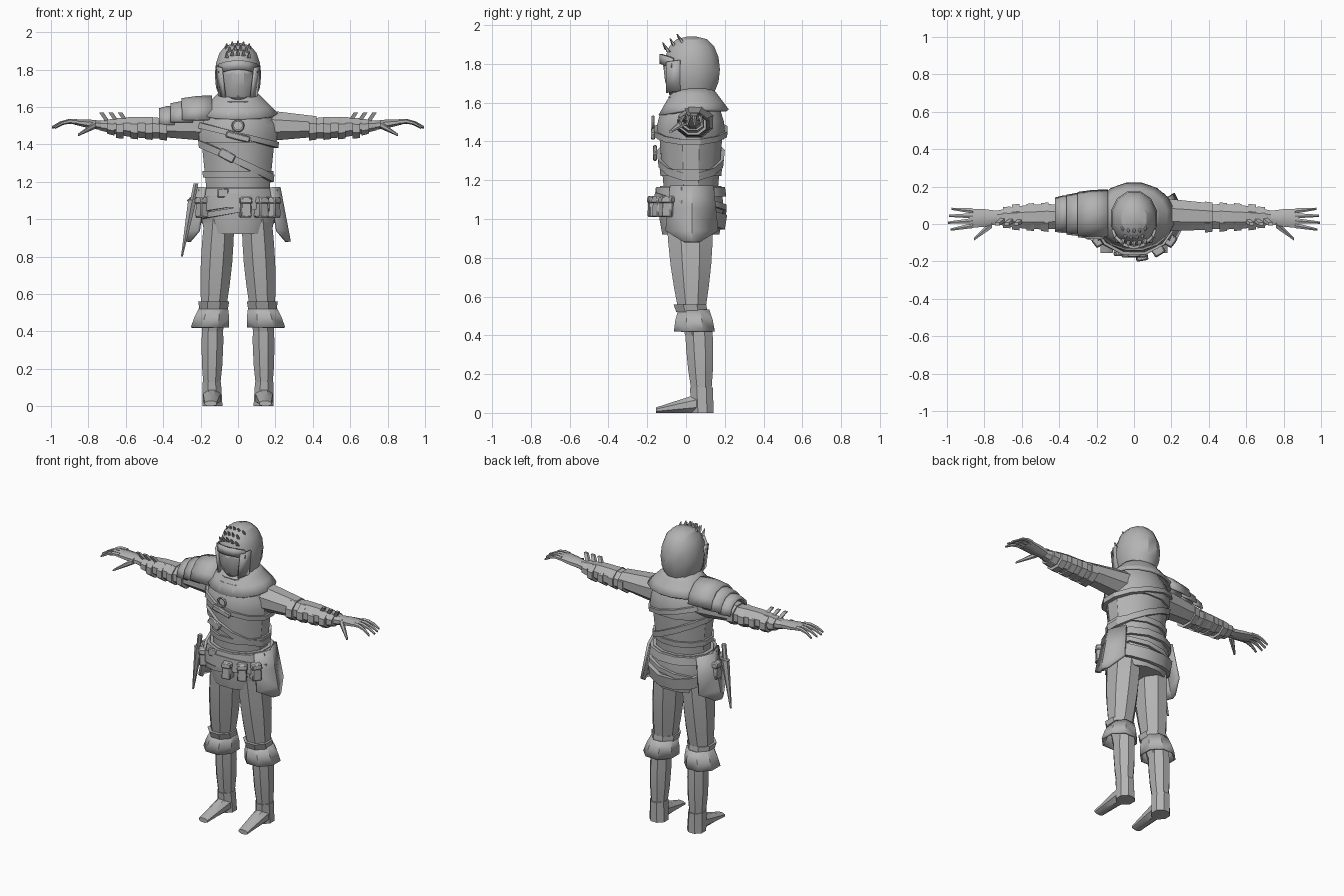
import bpy, bmesh
from math import sin, cos, pi, radians

if "Cube" in bpy.data.objects:
    bpy.data.objects.remove(bpy.data.objects["Cube"])

grey = bpy.data.materials.new("plain_grey")
grey.use_nodes = True
grey.diffuse_color = (.45, .45, .45, 1)
grey.node_tree.nodes["Principled BSDF"].inputs["Base Color"].default_value = grey.diffuse_color
parts = []
WAIST, CENTRE_Y, DEPTH = 1.17, .025, .83


def lerp(pair, t):
    return pair[0] + (pair[1] - pair[0]) * t


def skin(name, rings, closed=True, caps=True, thick=0, both=False):
    """Bridge equal rings of points into one part, optionally mirrored to both sides."""
    n, last = len(rings[0]), len(rings) - 1
    faces = [(r * n + i, r * n + (i + 1) % n, (r + 1) * n + (i + 1) % n, (r + 1) * n + i)
             for r in range(last) for i in range(n if closed else n - 1)]
    if caps and closed:
        faces += [tuple(range(n)), tuple(range(last * n, last * n + n))]
    mesh = bpy.data.meshes.new(name)
    mesh.from_pydata([p for ring in rings for p in ring], [], faces)
    bm = bmesh.new()
    bm.from_mesh(mesh)
    bmesh.ops.recalc_face_normals(bm, faces=bm.faces)
    bm.to_mesh(mesh)
    bm.free()
    mesh.materials.append(grey)
    part = bpy.data.objects.new(name, mesh)
    bpy.context.collection.objects.link(part)
    if thick:
        solid = part.modifiers.new("thickness", "SOLIDIFY")
        solid.thickness, solid.offset = thick, 0
    if both:
        part.modifiers.new("other_side", "MIRROR").use_mirror_merge = False
    parts.append(part)
    return part


def oval(centre, wide, deep, axis="z", sides=8, half=False):
    """Cross-section at right angles to an axis; its flats touch the given radii."""
    x, y, z = centre
    points = []
    for i in range(sides):
        a = pi * i / (sides - 1) if half else (i + .5) * 2 * pi / sides
        k = 1 if half else 1 / cos(pi / sides)
        u, v = wide * k * cos(a), deep * k * sin(a)
        points.append({"x": (x, y + u, z + v), "y": (x + u, y, z + v), "z": (x + u, y + v, z)}[axis])
    return points


def limb(name, start, end, wide, deep, axis="z", sides=8, steps=1, bulge=0, sag=0,
         half=False, caps=True, thick=0, both=False):
    rings = []
    for step in range(steps + 1):
        t = step / steps
        x, y, z = [lerp(pair, t) for pair in zip(start, end)]
        swell = bulge * sin(pi * t)
        rings.append(oval((x, y, z + sag * sin(pi * t)), lerp(wide, t) + swell,
                          lerp(deep, t) + swell, axis, sides, half))
    return skin(name, rings, not half, caps, thick, both)


def body(z):
    """Half width of the trunk at a height: flared skirt, broad chest, sloping shoulders."""
    if z < WAIST:
        return .2 - (z - 1.07) ** 2
    return min(.2, .17 + (z - WAIST) / 10) * cos(5 * max(0, z - 1.45))


def trunk(name, low, high, steps, grow=0):
    heights = [lerp((low, high), i / steps) for i in range(steps + 1)]
    skin(name, [oval((0, CENTRE_Y, z), body(z) + grow, (body(z) + grow) * DEPTH, sides=12)
                for z in heights])


def band(name, height, tilt_x=0, tilt_y=0, width=.04, proud=.018, sides=12):
    """Strap that hugs the trunk along a tilted plane."""
    rings = []
    for i in range(sides + 1):
        a = (i + .5) * 2 * pi / sides
        k = 1 / cos(pi / sides)
        x, y = body(height) * k * cos(a), body(height) * k * sin(a) * DEPTH + CENTRE_Y
        middle = height + tilt_x * x + tilt_y * y
        ring = []
        for edge, off in ((-1, 0), (-1, proud), (1, proud), (1, 0)):
            z = middle + edge * width / 2
            ring.append((x + (body(z) - body(height) + off) * k * cos(a),
                         y + (body(z) - body(height) + off) * k * sin(a), z))
        rings.append(ring)
    skin(name, rings, caps=False)


def box(name, location, size, rotation=(0, 0, 0), taper=1):
    x, y, z = [side / 2 for side in size]
    part = skin(name, [[(-x * k, -y * k, h), (x * k, -y * k, h), (x * k, y * k, h), (-x * k, y * k, h)]
                       for k, h in ((1, -z), (taper, z))])
    part.location, part.rotation_euler = location, rotation
    part.modifiers.new("bevel", "BEVEL").width = .006


# Trunk clothing and straps
trunk("skirt", .92, WAIST - .001, 3)
trunk("torso", WAIST, 1.62, 6)
trunk("upper_vest", 1.41, 1.6, 4, grow=.012)
band("waist_band", 1.24, width=.035, proud=.012)
band("waist_belt", 1.14, width=.05)
band("chest_strap", 1.31, tilt_x=-.5)
band("shoulder_strap", 1.45, tilt_x=-.27, width=.03, proud=.025)
band("slung_belt", 1.05, tilt_x=.18, width=.03)
band("hip_sash", 1.05, tilt_y=-.35, width=.075, proud=.024)
box("chest_buckle", (-.06, -.16, 1.34), (.09, .02, .05), (0, .5, 0))
box("shoulder_buckle", (0, -.17, 1.44), (.13, .02, .035), (0, .25, 0))
box("belt_buckle", (-.08, -.15, 1.14), (.06, .015, .05))

# Mantle that dips in front, scarf, neck and collar ring
mantle = []
for row in range(4):
    ring = oval((0, .04, 1.68 - .04 * row), .09 + .04 * row, .085 + .03 * row, sides=16)
    mantle.append([(x, y, z + .2 * min(0, y) * row / 3) for x, y, z in ring])
skin("mantle", mantle, caps=False, thick=.015)
limb("neck", (0, .04, 1.55), (0, .04, 1.68), (.09, .085), (.09, .09), sides=10)
limb("scarf", (0, .035, 1.6), (0, .045, 1.66), (.13, .1), (.12, .1), sides=12, steps=2, bulge=.02)
bpy.ops.mesh.primitive_torus_add(location=(0, -.17, 1.5), rotation=(pi / 2, 0, 0), major_radius=.028,
                                 minor_radius=.007, major_segments=12, minor_segments=5)
bpy.context.object.name = "collar_ring"
bpy.context.object.data.materials.append(grey)
parts.append(bpy.context.object)

# Helmet: a squared-off dome with mask, brow, cheek guards, ridge and studs
dome = []
for row in range(7):
    tilt = lerp((-.75, pi / 2 - .05), row / 6)
    swell = cos(tilt) ** .7
    dome.append(oval((0, .03, 1.77 + .172 * sin(tilt)), .124 * swell, .145 * swell, sides=12))
skin("helmet", dome)
across = [-1, -.5, 0, .5, 1]
skin("face_mask", [[(x * (.05 + .03 * t), -.08 - .035 * t + .03 * x * x, 1.64 + .16 * t) for x in across]
                   for t in (0, .4, 1)], closed=False, thick=.012)
skin("brow_guard", [[(x * .1, .06 * x * x - .128, z - .02 * x * x) for x in across]
                    for z in (1.8, 1.85)], closed=False, thick=.016)
skin("cheek_guards", [[(.07 + .02 * t, -.1, 1.65 + .16 * t), (.098 + .016 * t, -.03, 1.66 + .16 * t)]
                      for t in (0, .5, 1)], closed=False, thick=.014, both=True)
for row in range(3):
    count = 5 - row % 2
    for i in range(count):
        x = (i - (count - 1) / 2) * .03
        y, z = .037 * row - .1 + 3 * x * x, 1.875 + .022 * row - 4 * x * x
        limb("helmet_stud", (x, y, z), (x, y - .02, z + .035), (.01, .003), (.01, .003), sides=5)

# Arms with ridged gauntlets
limb("upper_arms", (.13, .05, 1.5), (.42, .04, 1.495), (.09, .07), (.085, .055),
     axis="x", steps=3, both=True)
limb("forearms", (.4, .04, 1.485), (.74, .035, 1.5), (.065, .035), (.055, .025),
     axis="x", steps=4, bulge=.014, both=True)
for i in range(4):
    x, r = .4 + .077 * i, .083 - .004 * i
    limb("gauntlet_bands", (x - .02, .037, 1.485), (x + .02, .037, 1.485), (r, r * .94),
         (r * .78, r * .72), axis="x", both=True)
limb("gauntlet_cuffs", (.66, .035, 1.49), (.7, .035, 1.495), (.058, .056), (.044, .038), axis="x", both=True)
for i in range(3):
    x = .59 + .05 * i
    limb("forearm_pins", (x, .03, 1.51), (x + .04, 0, 1.57), (.012, .012), (.012, .008),
         sides=4, both=True)

# Hands
limb("palms", (.72, .035, 1.5), (.88, .03, 1.52), (.034, .052), (.025, .013),
     axis="x", steps=2, bulge=.004, both=True)
for i in range(4):
    tip = 1 - .015 * abs(i - 1.3)
    limb("fingers", (.86, .026 * i - .008, 1.52), (tip, .037 * i - .03, 1.49), (.014, .006), (.013, .006),
         axis="x", sides=6, steps=3, sag=.015, both=True)
limb("thumbs", (.76, 0, 1.505), (.855, -.08, 1.45), (.022, .008), (.018, .006),
     axis="x", sides=6, steps=2, both=True)

# Overlapping shoulder lames on the right arm
for i in range(3):
    r, z = .125 - .015 * i, 1.53 - .012 * i
    limb("pauldron_lame", (-.14 - .1 * i, .053, z), (-.3 - .06 * i, .05, z), (r, r - .01), (r, r - .015),
         axis="x", sides=7, steps=2, bulge=.004, half=True, thick=.014)

# Legs, knee cuffs and boots
limb("thighs", (.1, .02, 1), (.13, .03, .53), (.08, .068), (.12, .07), steps=4, bulge=.01, both=True)
limb("knees", (.128, .03, .54), (.135, .06, .4), (.066, .055), (.07, .065), both=True)
limb("knee_wraps", (.13, .02, .56), (.13, .03, .52), (.083, .076), (.085, .08), both=True)
limb("knee_cuffs", (.13, .04, .53), (.15, .043, .42), (.07, .097), (.075, .1),
     steps=2, bulge=.004, caps=False, thick=.012, both=True)
limb("calves", (.135, .065, .46), (.14, .08, .1), (.055, .044), (.07, .05), steps=3, bulge=.008, both=True)
limb("ankles", (.14, .08, .13), (.137, .085, 0), (.049, .054), (.06, .056), steps=2, both=True)
limb("boots", (.138, .1, .055), (.146, -.155, .014), (.05, .032), (.055, .014),
     axis="y", steps=3, bulge=0, both=True)

# Side flaps, narrowing to a point and swinging outwards
flap = []
for t in (0, .4, .8, 1):
    reach = .11 + .03 * t if t < 1 else .04
    flap.append([(.22 + .055 * t - .4 * abs(side) * reach, .03 + side * reach, WAIST - .29 * t)
                 for side in (-1, 0, 1)])
skin("hip_flaps", flap, closed=False, thick=.015, both=True)

# Pouches around the belt
for degrees in (-80, -57, -35, -145, 180):
    a, r = radians(degrees), body(1.06) + .03
    x, y, turn = r * cos(a), CENTRE_Y + r * DEPTH * sin(a), (0, 0, a + pi / 2)
    box("pouch", (x, y, 1.06), (.06, .065, .1), turn, taper=.85)
    box("pouch_flap", (x, y, 1.1), (.066, .07, .035), turn, taper=.9)

# Dagger at the right hip
limb("dagger_sheath", (-.245, -.06, 1.1), (-.3, -.04, .8), (.022, .005), (.022, .005), sides=6)
limb("dagger_grip", (-.245, -.06, 1.09), (-.225, -.075, 1.19), (.013, .013), (.013, .013), sides=6)
box("dagger_guard", (-.243, -.06, 1.1), (.06, .03, .015))

# Soft shading between sharp creases
bpy.ops.object.select_all(action="DESELECT")
for part in parts:
    part.select_set(True)
bpy.context.view_layer.objects.active = parts[0]
bpy.ops.object.shade_smooth_by_angle(angle=radians(32))
